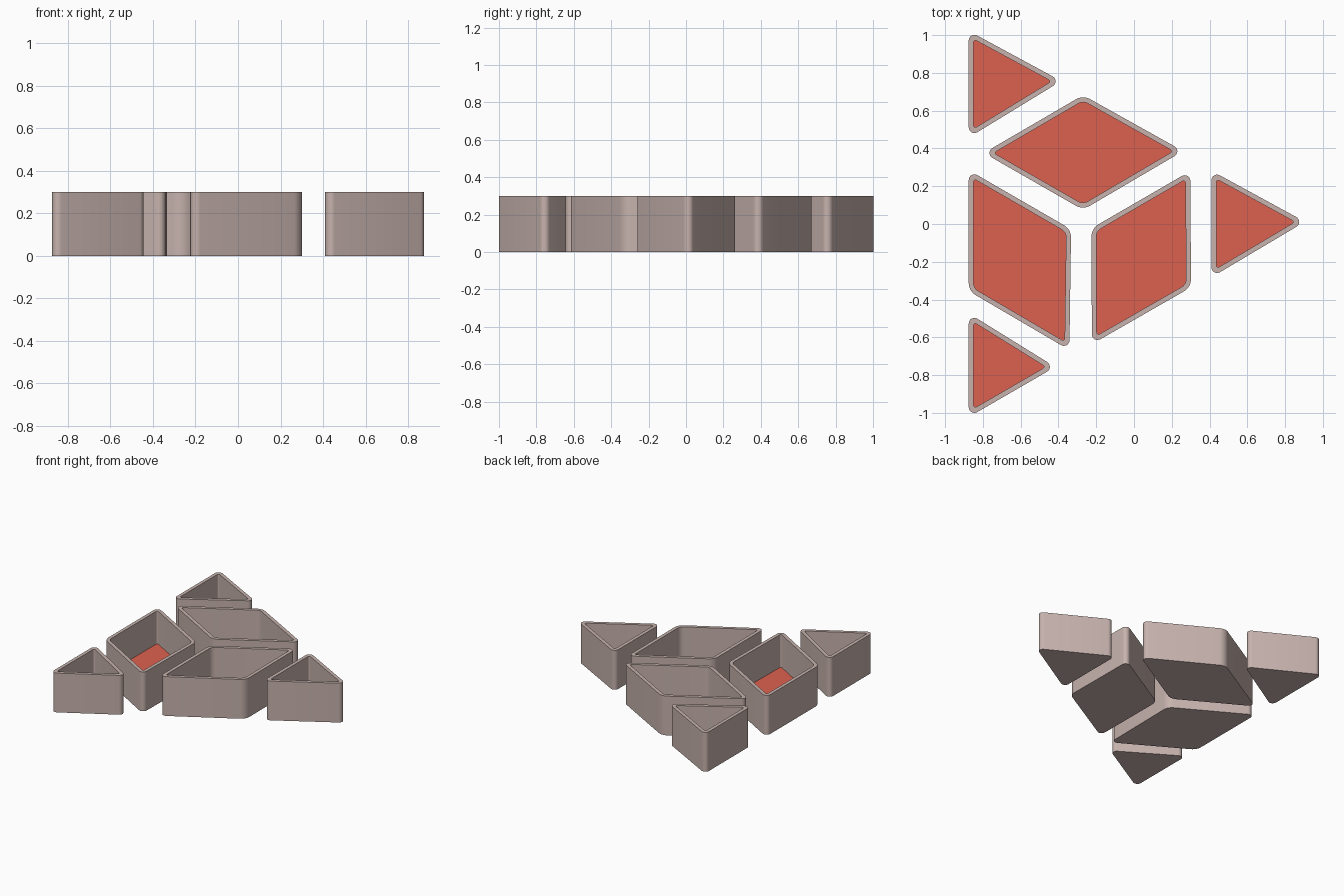
import bpy, bmesh, math
from mathutils import Vector

if "Cube" in bpy.data.objects:
    bpy.data.objects.remove(bpy.data.objects["Cube"])

HEIGHT, FLOOR, WALL = 0.30, 0.05, 0.026
SHARP_R, BLUNT_R, STEPS = 0.03, 0.075, 8


def material(name, color):
    m = bpy.data.materials.new(name)
    m.diffuse_color = (*color, 1)
    m.use_nodes = True
    m.node_tree.nodes["Principled BSDF"].inputs["Base Color"].default_value = m.diffuse_color
    return m


clay = material("wall_clay", (0.57, 0.45, 0.42))
red = material("floor_red", (0.72, 0.12, 0.08))


def rounded(corners, inset):
    """Outline of a CCW polygon moved inward, with a fillet at every corner."""
    pts = []
    n = len(corners)
    for i in range(n):
        p = Vector(corners[i])
        a = (Vector(corners[i - 1]) - p).normalized()
        b = (Vector(corners[(i + 1) % n]) - p).normalized()
        half = a.angle(b) / 2
        r = SHARP_R if half < math.radians(45) else BLUNT_R
        r = max(r - inset, 0.01) if inset else r
        c = p + (a + b).normalized() * (inset + r) / math.sin(half)
        start = Vector((a.y, -a.x))          # outward normal of incoming edge
        if start.dot(c - p) > 0:
            start = -start
        a0 = math.atan2(start.y, start.x)
        turn = math.pi - 2 * half
        for k in range(STEPS + 1):
            t = a0 + turn * k / STEPS
            pts.append((c.x + r * math.cos(t), c.y + r * math.sin(t)))
    return pts


def tray(name, corners):
    bm = bmesh.new()
    outer, inner = rounded(corners, 0), rounded(corners, WALL)
    # rings: outside bottom, outside top, inside top, inside floor
    rings = [[bm.verts.new((x, y, z)) for x, y in pts] for pts, z in
             ((outer, 0), (outer, HEIGHT), (inner, HEIGHT), (inner, FLOOR))]
    n = len(outer)
    for lo, hi in zip(rings, rings[1:]):
        for i in range(n):
            j = (i + 1) % n
            bm.faces.new((lo[i], lo[j], hi[j], hi[i]))
    bm.faces.new(rings[0][::-1])
    bm.faces.new(rings[3]).material_index = 1
    bmesh.ops.recalc_face_normals(bm, faces=bm.faces)
    me = bpy.data.meshes.new(name)
    bm.to_mesh(me)
    bm.free()
    me.materials.append(clay)
    me.materials.append(red)
    ob = bpy.data.objects.new(name, me)
    bpy.context.collection.objects.link(ob)
    bpy.ops.object.select_all(action='DESELECT')
    ob.select_set(True)
    bpy.context.view_layer.objects.active = ob
    bpy.ops.object.shade_smooth_by_angle(angle=math.radians(30))


# Triangular trays at the three outer points
tray("triangle_tray_back", [(-0.875, 1.022), (-0.875, 0.458), (-0.385, 0.757)])
tray("triangle_tray_right", [(0.41, 0.282), (0.41, -0.282), (0.905, 0.012)])
tray("triangle_tray_front", [(-0.875, -0.473), (-0.875, -1.022), (-0.417, -0.757)])

# Diamond trays meeting in the middle
tray("diamond_tray_back", [(-0.795, 0.376), (-0.27, 0.075), (0.26, 0.386), (-0.27, 0.682)])
tray("diamond_tray_left", [(-0.875, 0.285), (-0.875, -0.355), (-0.342, -0.667), (-0.333, -0.028)])
tray("diamond_tray_right", [(-0.225, -0.023), (-0.223, -0.636), (0.302, -0.335), (0.298, 0.28)])
